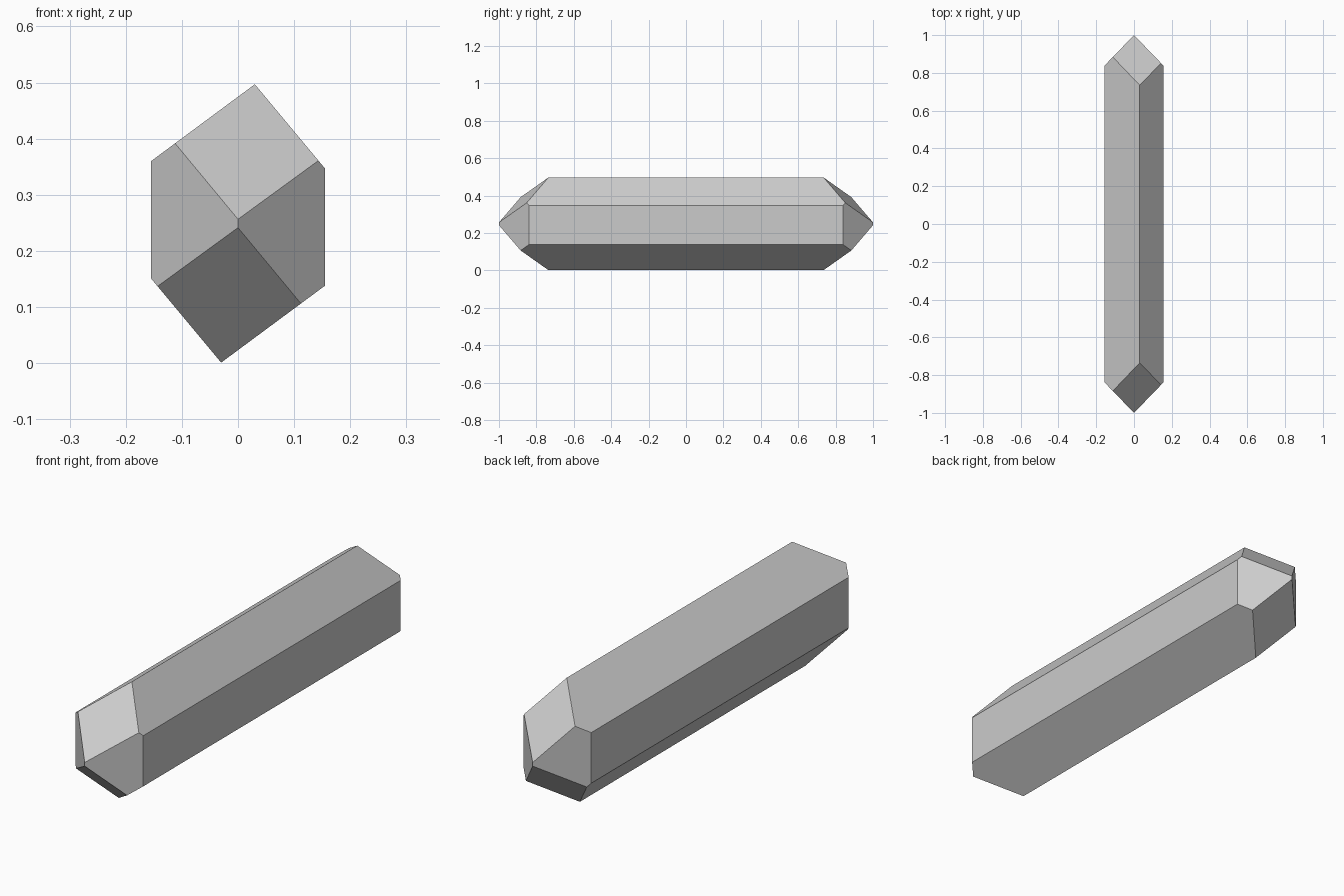
import bpy, bmesh
from mathutils import Vector

if "Cube" in bpy.data.objects:
    bpy.data.objects.remove(bpy.data.objects["Cube"], do_unlink=True)

MID = 0.249  # height of the long axis

grey = bpy.data.materials.new("stone grey")
grey.use_nodes = True
colour = (0.6, 0.6, 0.6, 1)
grey.diffuse_color = colour
grey.node_tree.nodes["Principled BSDF"].inputs["Base Color"].default_value = colour

# Six-sided section: half the corners, then the same turned half a circle
half = [(0.03, 0.248), (0.155, 0.098), (0.155, -0.111)]
section = half + [(-x, -z) for x, z in half]

# Prism along y
bm = bmesh.new()
end = bm.faces.new([bm.verts.new((x, -1.2, MID + z)) for x, z in section])
extruded = bmesh.ops.extrude_face_region(bm, geom=[end], use_keep_orig=True)
moved = [v for v in extruded["geom"] if isinstance(v, bmesh.types.BMVert)]
bmesh.ops.translate(bm, verts=moved, vec=(0, 2.4, 0))
bmesh.ops.recalc_face_normals(bm, faces=bm.faces[:])


def cut(point, normal):
    """Slice off everything beyond the plane and cap the opening."""
    res = bmesh.ops.bisect_plane(
        bm, geom=bm.verts[:] + bm.edges[:] + bm.faces[:], dist=1e-6,
        plane_co=point, plane_no=Vector(normal).normalized(), clear_outer=True)
    edges = [e for e in res["geom_cut"] if isinstance(e, bmesh.types.BMEdge)]
    bmesh.ops.edgeloop_fill(bm, edges=edges)


# Four slanted facets at each end, meeting in a short upright tip edge
for y in (-1, 1):
    for s in (1, -1):
        cut((0, y, MID), (s * 1.035, y, 0))
        cut((0, y, MID + s * 0.0075), (s * 0.255, y, s * 1.07))

bmesh.ops.recalc_face_normals(bm, faces=bm.faces[:])
mesh = bpy.data.meshes.new("crystal_bar")
bm.to_mesh(mesh)
bm.free()
mesh.materials.append(grey)
bar = bpy.data.objects.new("crystal_bar", mesh)
bpy.context.collection.objects.link(bar)
